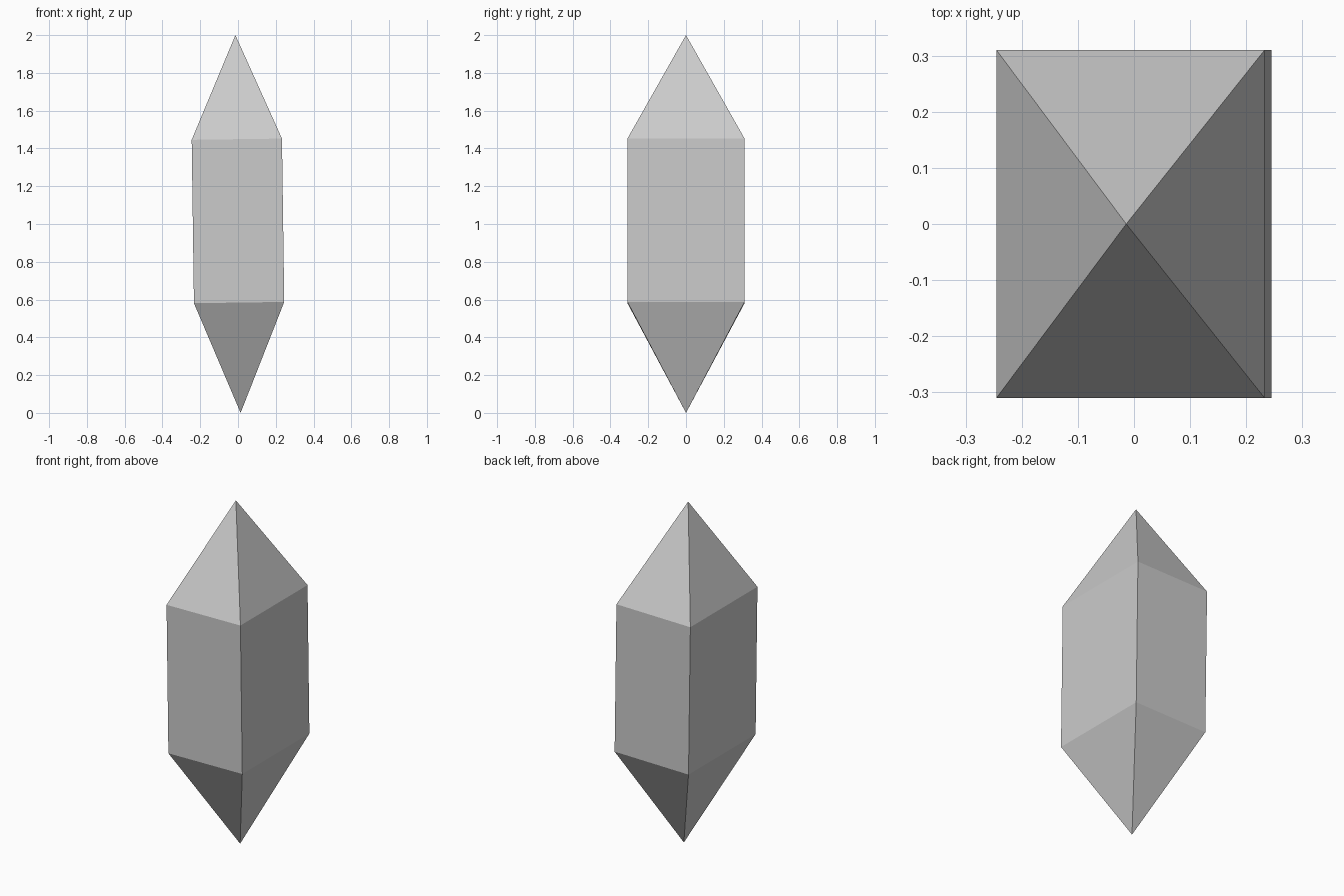
import bpy
import bmesh
from mathutils import Matrix

if "Cube" in bpy.data.objects:
    bpy.data.objects.remove(bpy.data.objects["Cube"])

HALF_X, HALF_Y = 0.239, 0.31
SHOULDERS = {1: 0.449, -1: -0.416}   # belt ends, measured from the middle
TIP = 1.0
TILT = -0.0138                        # slight lean towards -x

bm = bmesh.new()

# Rectangular belt of the crystal
bmesh.ops.create_cube(bm, size=2)
for v in bm.verts:
    side = 1 if v.co.z > 0 else -1
    v.co = (v.co.x * HALF_X, v.co.y * HALF_Y, SHOULDERS[side])

# Pointed tips raised from both end faces
bm.normal_update()
ends = [f for f in bm.faces if abs(f.normal.z) > 0.9]
for v in bmesh.ops.poke(bm, faces=ends)["verts"]:
    v.co.z = TIP if v.co.z > 0 else -TIP

# Lean the crystal and stand it on the ground
bm.transform(Matrix.Translation((0, 0, 1)) @ Matrix.Rotation(TILT, 4, 'Y'))
bmesh.ops.recalc_face_normals(bm, faces=bm.faces)

mesh = bpy.data.meshes.new("crystal")
bm.to_mesh(mesh)
bm.free()
crystal = bpy.data.objects.new("crystal", mesh)
bpy.context.collection.objects.link(crystal)
